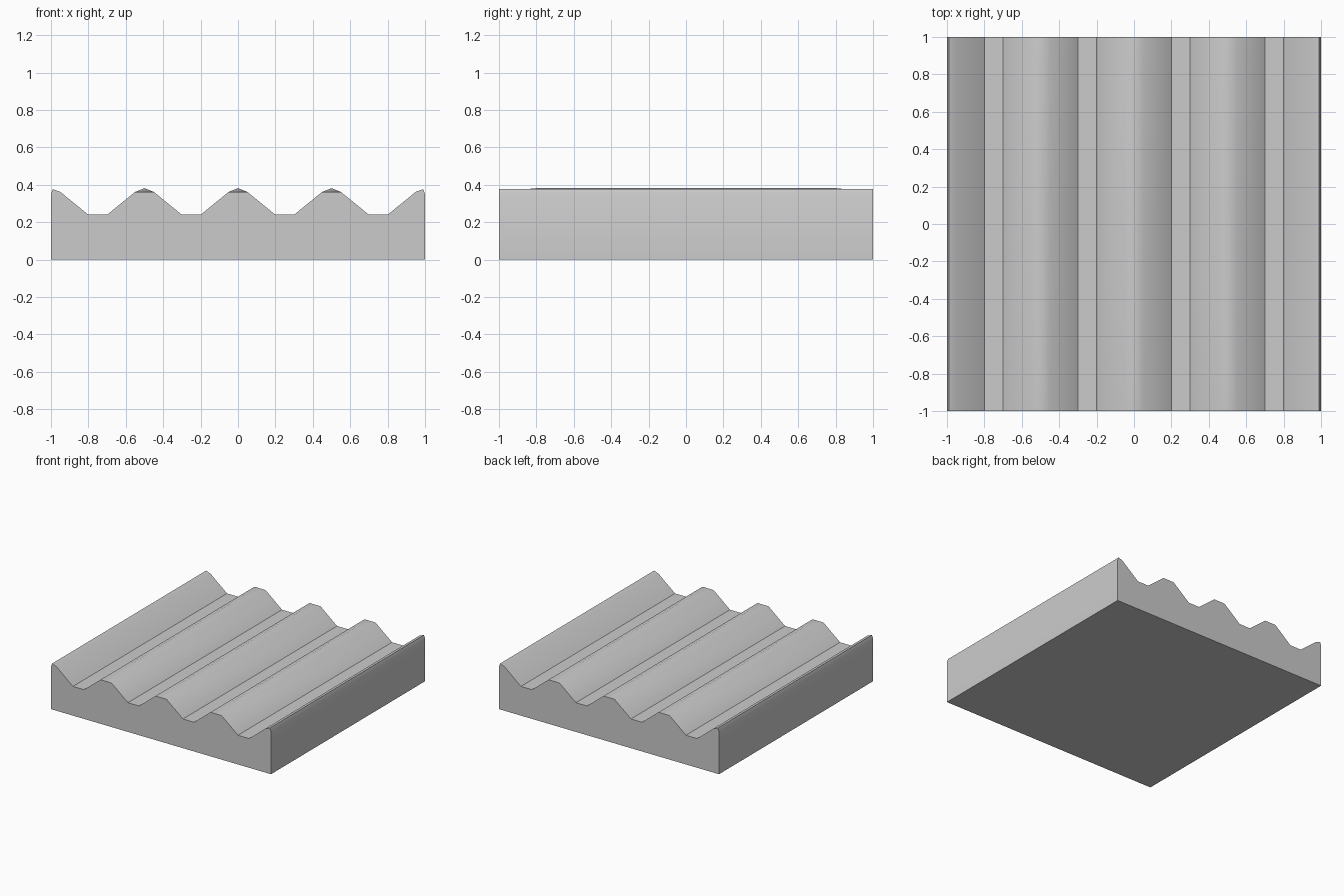
import bpy, bmesh, math

if "Cube" in bpy.data.objects:
    bpy.data.objects.remove(bpy.data.objects["Cube"])

# Cross-section: bottom corners, then the ridged top from left to right
top = [(-1, 0.35), (-0.99, 0.377), (-0.95, 0.362)]
for i in range(4):
    c = -0.75 + 0.5 * i
    top += [(c - 0.05, 0.24), (c + 0.05, 0.24)]
    if i < 3:
        top += [(c + 0.20, 0.362), (c + 0.30, 0.362)]
top += [(0.95, 0.362), (0.99, 0.377), (1, 0.35)]
profile = top + [(1, 0), (-1, 0)]

bm = bmesh.new()
front = [bm.verts.new((x, -1, z)) for x, z in profile]
back = [bm.verts.new((x, 1, z)) for x, z in profile]
bm.faces.new(front)
bm.faces.new(back[::-1])

n = len(profile)
for i in range(n):
    j = (i + 1) % n
    a, b, c, d = front[i], front[j], back[j], back[i]
    (x0, z0), (x1, z1) = profile[i], profile[j]
    if z0 == z1 == 0.362:
        # Hipped crest along each inner ridge
        xm = (x0 + x1) / 2
        p = bm.verts.new((xm, -0.8, 0.382))
        q = bm.verts.new((xm, 0.8, 0.382))
        for f in ((a, b, p), (b, c, q, p), (c, d, q), (d, a, p, q)):
            bm.faces.new(f)
    else:
        bm.faces.new((a, b, c, d))
bmesh.ops.recalc_face_normals(bm, faces=bm.faces)

mesh = bpy.data.meshes.new("ridged_tile")
bm.to_mesh(mesh)
bm.free()
tile = bpy.data.objects.new("ridged_tile", mesh)
bpy.context.collection.objects.link(tile)
bpy.context.view_layer.objects.active = tile
tile.select_set(True)
bpy.ops.object.shade_smooth_by_angle(angle=math.radians(30))
